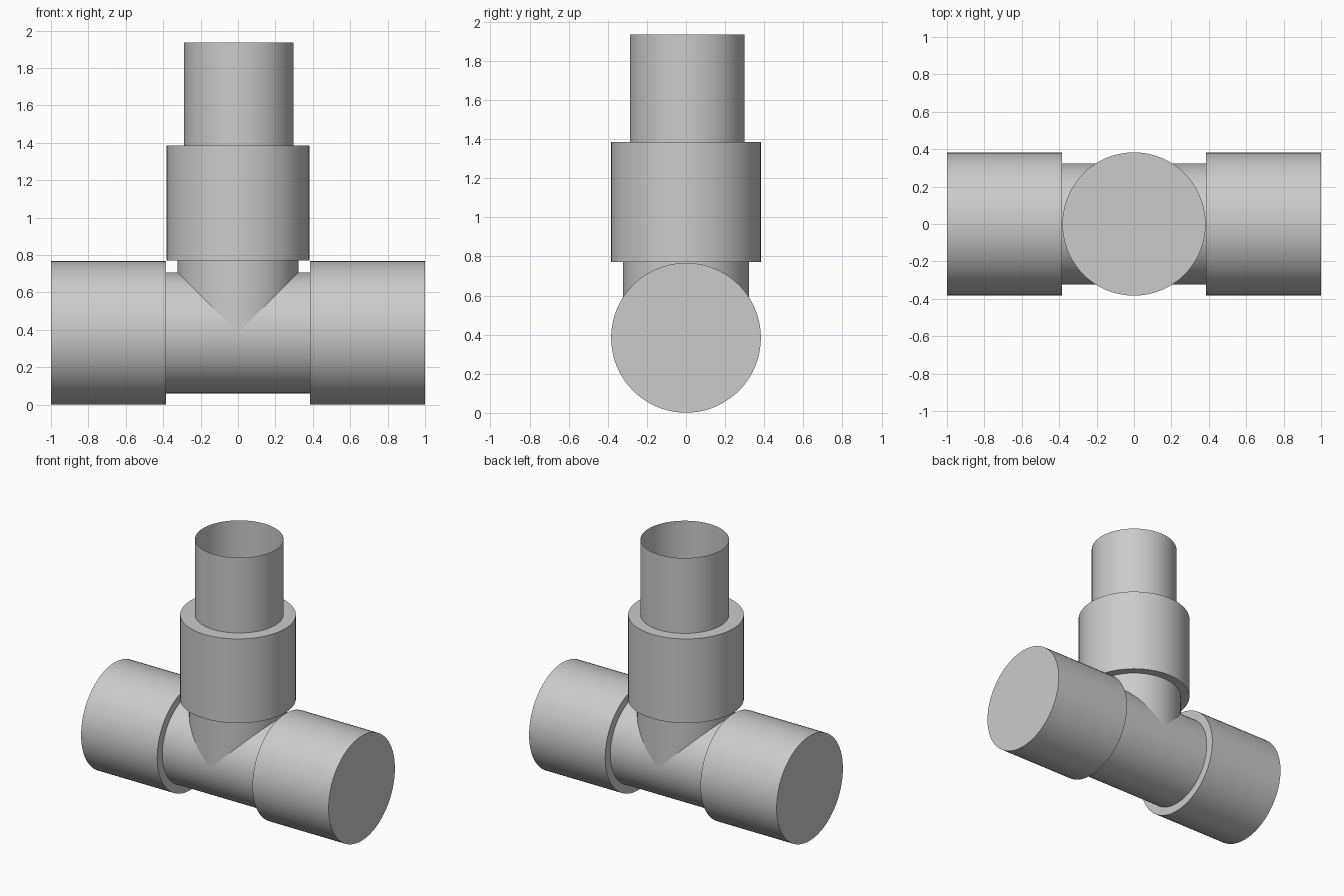
import bpy
from math import pi, radians

cube = bpy.data.objects.get("Cube")
if cube:
    bpy.data.objects.remove(cube, do_unlink=True)

grey = bpy.data.materials.new("plain grey")
grey.use_nodes = True
colour = (0.6, 0.6, 0.6, 1)
grey.diffuse_color = colour
grey.node_tree.nodes["Principled BSDF"].inputs["Base Color"].default_value = colour

AXIS_Z = 0.384   # height of the horizontal run
PIPE_R = 0.323
COLLAR_R = 0.383


def cylinder(name, radius, length, centre, along_x=False, fill="NGON"):
    """Smooth-sided cylinder, upright or lying along x."""
    bpy.ops.mesh.primitive_cylinder_add(
        vertices=80, radius=radius, depth=length, end_fill_type=fill,
        location=centre, rotation=(0, pi / 2 if along_x else 0, 0))
    obj = bpy.context.object
    obj.name = name
    obj.data.materials.append(grey)
    bpy.ops.object.shade_smooth_by_angle(angle=radians(30))
    return obj


# Horizontal run with a socket at each end
cylinder("run_pipe", PIPE_R, 0.8, (0, 0, AXIS_Z), along_x=True)
for side, sign in (("left", 1), ("right", -1)):
    cylinder(side + "_socket", COLLAR_R, 0.615, (sign * 0.6925, 0, AXIS_Z), along_x=True)

# Upright branch, meeting the run in a mitred joint
cylinder("branch_pipe", PIPE_R, 0.40, (0, 0, 0.584))
cylinder("branch_socket", COLLAR_R, 0.615, (0, 0, 1.0785))

# Thin open tube standing on the branch socket
cylinder("open_tube", 0.293, 0.551, (0.005, 0.007, 1.6605), fill="NOTHING")
